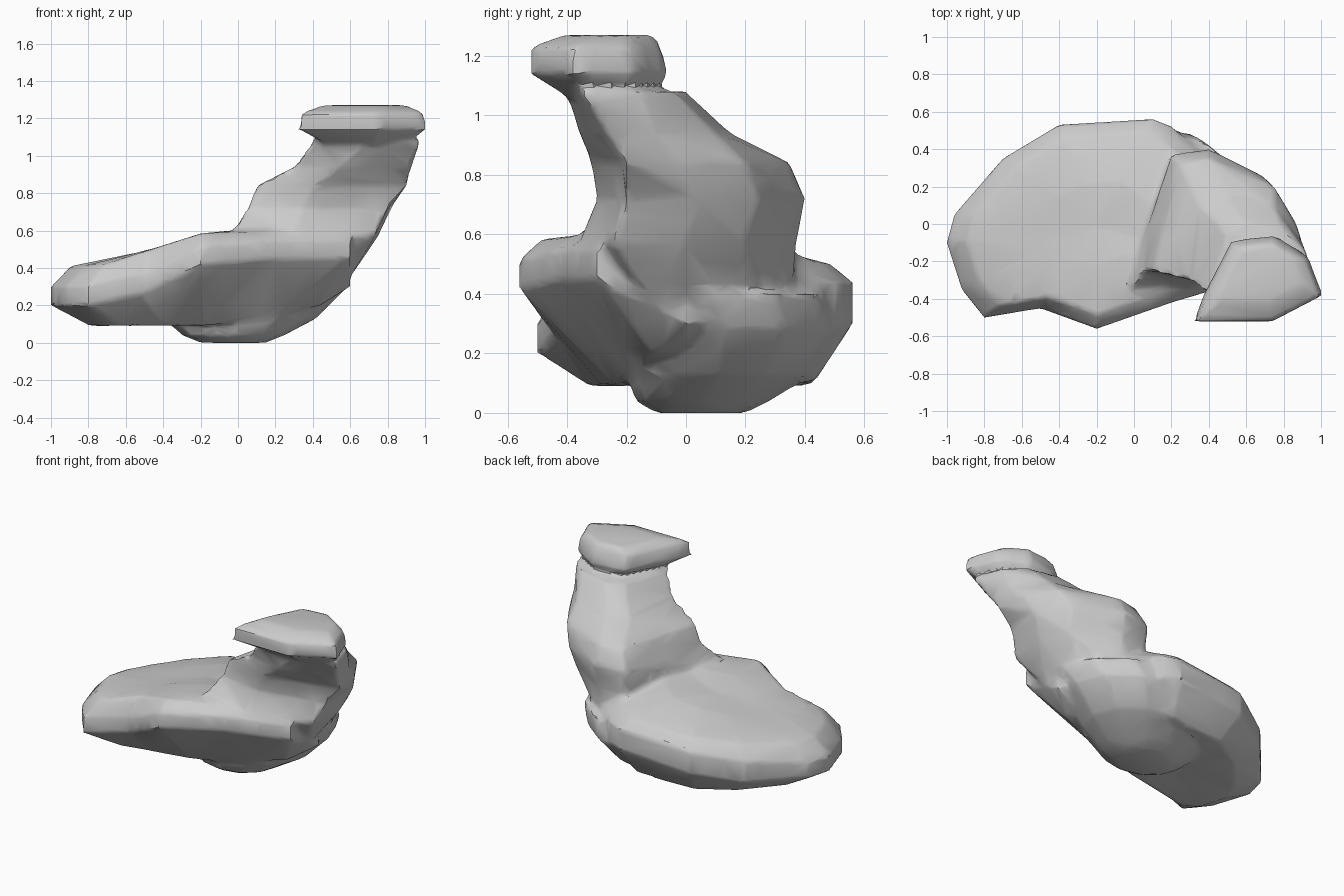
import bpy
import bmesh
from math import cos, sin, tau
from mathutils import Vector

default_cube = bpy.data.objects.get("Cube")
if default_cube:
    bpy.data.objects.remove(default_cube, do_unlink=True)

# One weathered stone colour
stone = bpy.data.materials.new("stone grey")
stone.use_nodes = True
stone.diffuse_color = (0.6, 0.6, 0.6, 1)
stone.node_tree.nodes["Principled BSDF"].inputs["Base Color"].default_value = stone.diffuse_color


def loft(bm, rings):
    """Skin a stack of equally long rings and close both ends."""
    loops = [[bm.verts.new(point) for point in ring] for ring in rings]
    count = len(loops[0])
    for lower, upper in zip(loops, loops[1:]):
        for i in range(count):
            j = (i + 1) % count
            bm.faces.new((lower[i], lower[j], upper[j], upper[i]))
    for loop, flip in ((loops[0], True), (loops[-1], False)):
        centre = sum((vert.co for vert in loop), Vector()) / count
        hub = bm.verts.new(centre)
        for i in range(count):
            pair = [loop[i], loop[(i + 1) % count]]
            if flip:
                pair.reverse()
            bm.faces.new((*pair, hub))


def at_height(outline, z):
    return [(x, y, z) for x, y in outline]


def raised(outline, height):
    return [(x, y, height(x, y)) for x, y in outline]


def scaled(outline, centre, scale):
    """Pull an outline towards a centre."""
    middle = Vector(centre)
    return [middle + (Vector(point) - middle) * scale for point in outline]


def oval(z, left, right, front, back, sides=12):
    points = []
    for i in range(sides):
        angle = tau * i / sides
        x = (left + right) / 2 + (right - left) / 2 * cos(angle)
        y = (front + back) / 2 + (back - front) / 2 * sin(angle)
        points.append((x, y, z))
    return points


def ramp(x):
    """Run from the thin left lobe to the thick middle of the slab."""
    return min(max((x + 0.75) / 0.6, 0), 1)


def slab_top(x, y):
    return 0.41 + (0.19 - 0.26 * max(y - 0.1, 0)) * ramp(x)


def rim_low(x, y):
    shelf = 0.15 if y < -0.2 else 0
    return 0.2 + (0.1 + shelf * ramp(x)) * ramp(x)


def rim_high(x, y):
    return rim_low(x, y) + (0.14 if y > 0.1 else 0.1)


def slab_belly(x, y):
    return 0.09 + 0.25 * max(x, 0)


# Low slab, hollowed beneath its front shelf
rim = [(-1, -0.1), (-0.92, -0.35), (-0.8, -0.5), (-0.5, -0.45),
       (-0.2, -0.56), (0.2, -0.42), (0.6, -0.3), (0.6, 0), (0.4, 0.35),
       (0.2, 0.52), (0.1, 0.56), (-0.4, 0.53), (-0.7, 0.35), (-0.96, 0.05)]
underside = [(x, max(y, 0.2 * x - 0.2)) for x, y in scaled(rim, (-0.1, 0), 0.77)]
slab_rings = [
    raised(underside, slab_belly),
    raised(rim, rim_low),
    raised(rim, rim_high),
    raised(scaled(rim, (-0.2, 0), 0.87), slab_top),
    raised(scaled(rim, (-0.2, 0), 0.4), slab_top),
]

# Rounded keel beneath the slab
keel_rings = [
    oval(0, -0.2, 0.15, -0.1, 0.2),
    oval(0.04, -0.3, 0.25, -0.17, 0.28),
    oval(0.13, -0.4, 0.42, -0.2, 0.43),
    oval(0.28, -0.45, 0.57, -0.25, 0.53),
    oval(0.4, -0.4, 0.63, -0.35, 0.5),
]

# Leaning tower: left front, back left, back, back right, right, right front, front
tower = {
    0.35: [(-0.1, -0.2), (0.2, 0.35), (0.4, 0.35), (0.55, 0.15),
           (0.6, -0.1), (0.5, -0.15), (0.2, -0.2)],
    0.57: [(-0.05, -0.38), (0.2, 0.35), (0.4, 0.37), (0.68, 0.2),
           (0.75, 0), (0.73, -0.25), (0.3, -0.36)],
    0.72: [(0.05, -0.25), (0.2, 0.37), (0.4, 0.4), (0.7, 0.25),
           (0.82, 0.05), (0.8, -0.2), (0.35, -0.3)],
    0.84: [(0.1, -0.25), (0.25, 0.32), (0.4, 0.35), (0.75, 0.2),
           (0.87, 0), (0.9, -0.2), (0.4, -0.32)],
    0.94: [(0.3, -0.3), (0.35, 0.1), (0.5, 0.15), (0.75, 0.1),
           (0.9, -0.1), (0.93, -0.27), (0.55, -0.36)],
    1.08: [(0.4, -0.38), (0.5, -0.06), (0.6, 0), (0.8, -0.04),
           (0.92, -0.15), (0.98, -0.35), (0.7, -0.4)],
}
tower_rings = [at_height(outline, z) for z, outline in tower.items()]

# Overhanging cap on the tower
brim = [(0.32, -0.52), (0.37, -0.38), (0.52, -0.09), (0.75, -0.06),
        (0.93, -0.17), (1.01, -0.38), (0.74, -0.52)]
cap_centre = (0.7, -0.2)
cap_rings = [
    at_height(scaled(brim, cap_centre, 0.6), 1.06),
    at_height(brim, 1.14),
    at_height(scaled(brim, (0.7, -0.52), 0.95), 1.23),
    at_height(scaled(brim, cap_centre, 0.65), 1.27),
]

bm = bmesh.new()
for rings in (slab_rings, keel_rings, tower_rings, cap_rings):
    loft(bm, rings)
bmesh.ops.recalc_face_normals(bm, faces=bm.faces)
mesh = bpy.data.meshes.new("leaning_rock")
bm.to_mesh(mesh)
bm.free()
mesh.materials.append(stone)
rock = bpy.data.objects.new("leaning_rock", mesh)
bpy.context.collection.objects.link(rock)

# Fuse the masses into one stone, then wear and facet the surface
fuse = rock.modifiers.new("fuse", "REMESH")
fuse.mode = "VOXEL"
fuse.voxel_size = 0.02
wear = rock.modifiers.new("wear", "SMOOTH")
wear.factor = 0.5
wear.iterations = 2
facet = rock.modifiers.new("facet", "DECIMATE")
facet.ratio = 0.08

bpy.ops.object.select_all(action="DESELECT")
rock.select_set(True)
bpy.context.view_layer.objects.active = rock
for name in ("fuse", "wear", "facet"):
    bpy.ops.object.modifier_apply(modifier=name)
bpy.ops.object.shade_smooth_by_angle(angle=0.6)
